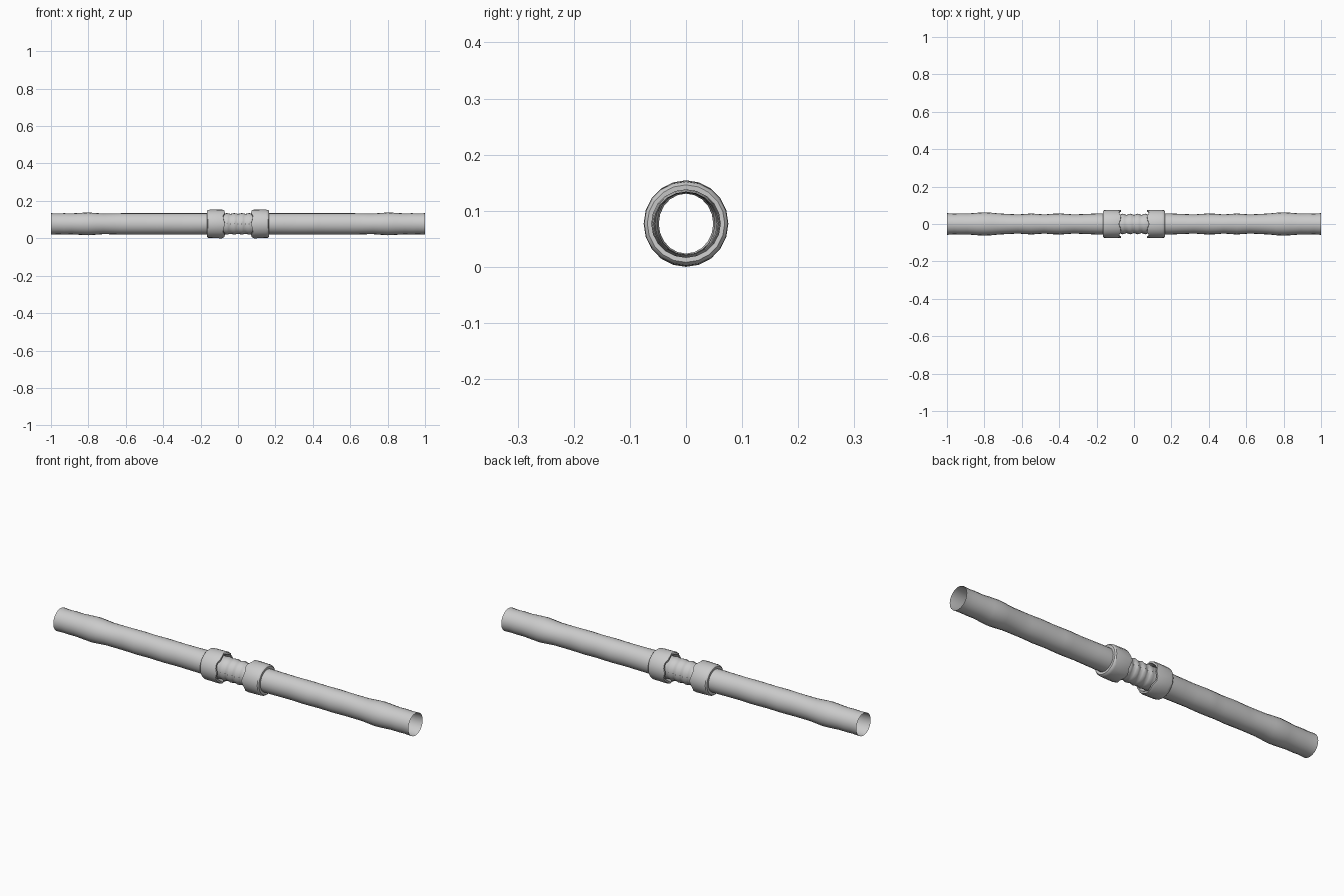
import bpy, bmesh
from math import sin, cos, pi

if "Cube" in bpy.data.objects:
    bpy.data.objects.remove(bpy.data.objects["Cube"])

CZ, SIDES = 0.0772, 20


def sweep(name, rings, wave=None):
    """Skin of elliptical rings (x, y radius, z radius) along x; wave shifts ring i in x."""
    bm = bmesh.new()
    loops = []
    for i, (x, ry, rz) in enumerate(rings):
        loop = []
        for k in range(SIDES):
            a = 2 * pi * k / SIDES
            dx = wave(i, a) if wave else 0
            loop.append(bm.verts.new((x + dx, ry * sin(a), CZ + rz * cos(a))))
        loops.append(loop)
    for p, q in zip(loops, loops[1:]):
        for k in range(SIDES):
            n = (k + 1) % SIDES
            bm.faces.new((p[k], p[n], q[n], q[k]))
    bmesh.ops.recalc_face_normals(bm, faces=bm.faces)
    me = bpy.data.meshes.new(name)
    bm.to_mesh(me)
    bm.free()
    ob = bpy.data.objects.new(name, me)
    bpy.context.collection.objects.link(ob)
    bpy.ops.object.select_all(action='DESELECT')
    ob.select_set(True)
    bpy.context.view_layer.objects.active = ob
    bpy.ops.object.shade_smooth_by_angle(angle=pi / 5)
    return ob


# Bumpy pipe: x, y radius, z radius (open at the end)
pipe = [(0.09, .055, .057), (0.17, .056, .057), (0.20, .056, .057), (0.25, .054, .057),
        (0.32, .051, .057), (0.39, .056, .057), (0.43, .055, .057), (0.48, .051, .057),
        (0.55, .056, .057), (0.62, .051, .057), (0.66, .053, .056), (0.72, .056, .055),
        (0.76, .060, .058), (0.80, .062, .061), (0.84, .060, .059), (0.89, .056, .056),
        (0.93, .057, .057), (0.96, .055, .056), (1.0, .058, .057)]

# Collar: closed outer shoulder, hollow lip facing the middle
collar = [(0.165, .056, .056), (0.166, .069, .069), (0.160, .0745, .0745),
          (0.150, .0755, .0758), (0.086, .0755, .0772), (0.075, .0735, .0738),
          (0.074, .066, .066), (0.084, .061, .061), (0.100, .055, .056)]

for side, s in (("left", -1), ("right", 1)):
    sweep(side + "_pipe", [(s * x, ry, rz) for x, ry, rz in pipe])
    # wavy lip edge on the inner rings
    sweep(side + "_collar", [(s * x, ry, rz) for x, ry, rz in collar],
          lambda i, a, s=s: s * 0.006 * cos(6 * a) if 5 <= i <= 6 else 0)

# Rippled joint between the collars
joint = []
for i in range(-10, 11):
    w = 0.0035 * cos(pi * i / 2) if abs(i) < 7 else 0
    joint.append((i * 0.01, 0.052 - w, 0.0555 - w * 0.6))
sweep("bellows_joint", joint)
